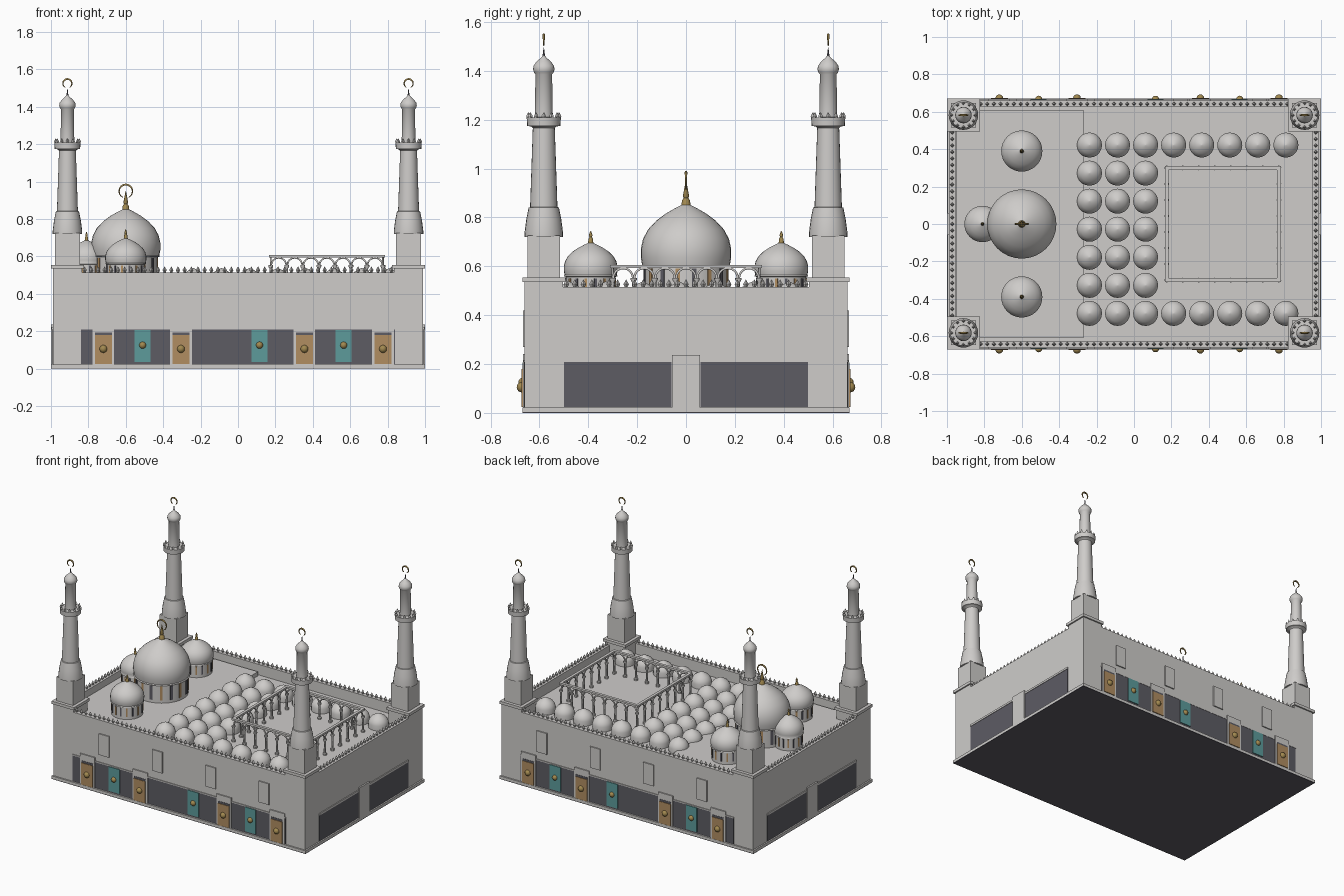
import bpy, bmesh, math
from mathutils import Matrix, Vector

if "Cube" in bpy.data.objects:
    bpy.data.objects.remove(bpy.data.objects["Cube"], do_unlink=True)


def material(name, rgb):
    m = bpy.data.materials.new(name)
    m.use_nodes = True
    m.diffuse_color = (*rgb, 1)
    m.node_tree.nodes["Principled BSDF"].inputs["Base Color"].default_value = (*rgb, 1)
    return m


STONE = material("pale stone", (0.62, 0.605, 0.59))
DARK = material("dark panel", (0.11, 0.107, 0.127))
BROWN = material("brown door", (0.44, 0.27, 0.12))
TEAL = material("teal door", (0.11, 0.33, 0.33))
GOLD = material("old gold", (0.36, 0.25, 0.08))


class Part:
    """Collects simple shapes into one object."""

    def __init__(self, name, mat):
        self.name, self.mat, self.bm = name, mat, bmesh.new()

    def box(self, x0, x1, y0, y1, z0, z1, rot=None):
        size = Matrix.Diagonal((x1 - x0, y1 - y0, z1 - z0, 1))
        mid = Matrix.Translation(((x0 + x1) / 2, (y0 + y1) / 2, (z0 + z1) / 2))
        bmesh.ops.create_cube(self.bm, size=1, matrix=(rot or Matrix()) @ mid @ size)

    def lathe(self, x, y, profile, n=24, turn=0):
        rings = []
        for r, z in profile:
            angles = [turn + 2 * math.pi * i / n for i in range(n)]
            rings.append([self.bm.verts.new((x + r * math.cos(a), y + r * math.sin(a), z))
                          for a in angles])
        for low, high in zip(rings, rings[1:]):
            for i in range(n):
                j = (i + 1) % n
                self.bm.faces.new((low[i], low[j], high[j], high[i]))
        self.bm.faces.new(rings[0][::-1])
        self.bm.faces.new(rings[-1])

    def ball(self, x, y, z, r):
        bmesh.ops.create_uvsphere(self.bm, u_segments=12, v_segments=8, radius=r,
                                  matrix=Matrix.Translation((x, y, z)))

    def done(self, smooth=False):
        mesh = bpy.data.meshes.new(self.name)
        self.bm.to_mesh(mesh)
        self.bm.free()
        mesh.materials.append(self.mat)
        ob = bpy.data.objects.new(self.name, mesh)
        bpy.context.collection.objects.link(ob)
        if smooth:
            bpy.ops.object.select_all(action="DESELECT")
            ob.select_set(True)
            bpy.context.view_layer.objects.active = ob
            bpy.ops.object.shade_smooth_by_angle(angle=math.radians(40))
        return ob


def arcs(name, mat, items, bevel):
    """Round tubes: each item is centre, direction, radius, start and end angle."""
    cu = bpy.data.curves.new(name, "CURVE")
    cu.dimensions, cu.bevel_depth, cu.bevel_resolution = "3D", bevel, 1
    cu.materials.append(mat)
    for centre, side, r, a0, a1, taper in items:
        n = 15
        sp = cu.splines.new("POLY")
        sp.points.add(n - 1)
        for i, p in enumerate(sp.points):
            t = i / (n - 1)
            a = math.radians(a0 + (a1 - a0) * t)
            pos = Vector(centre) + Vector(side) * (r * math.cos(a)) + Vector((0, 0, r * math.sin(a)))
            p.co = (*pos, 1)
            p.radius = 1 - taper * abs(2 * t - 1)
    bpy.context.collection.objects.link(bpy.data.objects.new(name, cu))


SIGNS = (-1, 1)
CORNERS = [(sx, sy) for sx in SIGNS for sy in SIGNS]
ROOF, HALL, TOP = 0.44, 0.47, 0.515

# Building shell: plinth, walls, roof
p = Part("plinth", STONE)
p.box(-1, 1, -0.67, 0.67, 0.004, 0.022)
p.done()
p = Part("underside", DARK)
p.box(-1, 1, -0.67, 0.67, 0, 0.004)
p.done()
p = Part("walls", STONE)
for s in SIGNS:
    p.box(-0.99, 0.99, *sorted((s * 0.66, s * 0.625)), 0.02, TOP)
    p.box(*sorted((s * 0.99, s * 0.955)), -0.626, 0.626, 0.02, TOP)
p.done()
p = Part("roof", STONE)
p.box(-0.96, 0.96, -0.63, 0.63, 0.3, ROOF)
p.box(-0.95, -0.27, -0.61, 0.61, ROOF - 0.01, HALL)
p.done()

# Pointed battlements along the wall tops
p = Part("battlements", STONE)
spike = [(0.006, TOP), (0.011, TOP + 0.012), (0.001, TOP + 0.03)]
for s in SIGNS:
    for i in range(47):
        p.lathe(-0.82 + i * 1.64 / 46, s * 0.642, spike, 4)
    for i in range(29):
        p.lathe(s * 0.972, -0.49 + i * 0.98 / 28, spike, 4)
p.done()

# Facades: dark panels, doors, frames, knobs, raised plates
panels, trim = Part("dark_panels", DARK), Part("door_frames_and_ledges", STONE)
brown, teal, knobs = Part("brown_doors", BROWN), Part("teal_doors", TEAL), Part("door_knobs", GOLD)
for s in SIGNS:
    def front(part, x0, x1, z0, z1, d0, d1):
        part.box(x0, x1, *sorted((s * (0.66 + d0), s * (0.66 + d1))), z0, z1)

    front(panels, -0.84, 0.84, 0.025, 0.208, -0.002, 0.003)
    front(trim, -0.84, 0.84, 0.208, 0.216, -0.002, 0.005)
    for x in (-0.72, -0.305, 0.355, 0.775):
        front(trim, x - 0.058, x + 0.058, 0.02, 0.24, -0.002, 0.008)
        front(panels, x - 0.045, x + 0.045, 0.18, 0.194, 0.006, 0.010)
        front(brown, x - 0.045, x + 0.045, 0.025, 0.18, 0.006, 0.014)
        knobs.ball(x, s * 0.672, 0.105, 0.021)
    for x in (-0.51, 0.115, 0.565):
        front(teal, x - 0.043, x + 0.043, 0.035, 0.207, 0.001, 0.009)
        knobs.ball(x, s * 0.667, 0.125, 0.019)
    for x in (-0.59, -0.17, 0.25, 0.67):
        front(trim, x - 0.04, x + 0.04, 0.27, 0.42, -0.002, 0.008)
    # Short sides
    for t in SIGNS:
        y = sorted((t * 0.06, t * 0.5))
        panels.box(*sorted((s * 0.985, s * 0.993)), *y, 0.025, 0.208)
        trim.box(*sorted((s * 0.985, s * 0.996)), *y, 0.208, 0.222)
    trim.box(*sorted((s * 0.985, s)), -0.058, 0.058, 0.02, 0.237)
for part in (panels, trim, brown, teal):
    part.done()
knobs.done(True)

# Minarets on the corner blocks
blocks, towers = Part("corner_blocks", STONE), Part("minarets", STONE)
crowns, needles = Part("balcony_crowns", STONE), Part("minaret_needles", DARK)
rings = []
for sx, sy in CORNERS:
    x, y = sx * 0.912, sy * 0.582
    blocks.box(x - 0.078, x + 0.078, y - 0.078, y + 0.078, 0.3, 0.54)
    blocks.box(x - 0.088, x + 0.088, y - 0.088, y + 0.088, 0.535, 0.555)
    blocks.box(x - 0.066, x + 0.066, y - 0.066, y + 0.066, 0.55, 0.725)
    towers.lathe(x, y, [(0.079, 0.72), (0.079, 0.735), (0.072, 0.79), (0.062, 0.84),
                        (0.056, 0.842), (0.045, 1.165), (0.052, 1.172), (0.068, 1.175),
                        (0.07, 1.208), (0.037, 1.21), (0.034, 1.385), (0.04, 1.393),
                        (0.044, 1.405), (0.042, 1.42), (0.03, 1.437), (0.012, 1.453),
                        (0.002, 1.465)])
    needles.lathe(x, y, [(0.006, 1.455), (0.001, 1.495)], 8)
    for i in range(12):
        a = i * math.pi / 6
        crowns.lathe(x + 0.063 * math.cos(a), y + 0.063 * math.sin(a),
                     [(0.006, 1.205), (0.009, 1.215), (0.001, 1.23)], 4)
    rings.append(((x, y, 1.524), (1, 0, 0), 0.024, -60, 240, 0.6))
blocks.done()
towers.done(True)
crowns.done()
needles.done()

# Onion domes with windowed drums and gold finials
domes, finials = Part("onion_domes", STONE), Part("dome_finials", GOLD)
win_dark, win_brown = Part("drum_windows_dark", DARK), Part("drum_windows_brown", BROWN)
ONION = [(0.97, 0), (1, 0.12), (1, 0.26), (0.95, 0.42), (0.84, 0.57), (0.66, 0.71),
         (0.44, 0.83), (0.22, 0.92), (0.08, 0.97), (0.01, 1)]
for x, y, r, z0, z1, tip in ((-0.6, 0, 0.185, 0.605, 0.86, 0.95), (-0.6, 0.39, 0.11, 0.565, 0.7, 0.745),
                             (-0.6, -0.39, 0.11, 0.565, 0.7, 0.745), (-0.81, 0, 0.097, 0.565, 0.69, 0.73)):
    d = r * 0.93
    domes.lathe(x, y, [(d, HALL - 0.01), (d, z0 - 0.008), (r, z0 - 0.006)]
                + [(r * a, z0 + (z1 - z0) * h) for a, h in ONION], 32)
    k = r / 0.185
    finials.lathe(x, y, [(0.02 * k, z1 - 0.016), (0.016 * k, z1 + 0.01), (0.009 * k, z1 + 0.02),
                         (0.013 * k, z1 + 0.027), (0.001, tip)], 12)
    for i in range(16):
        rot = Matrix.Translation((x, y, 0)) @ Matrix.Rotation((i + 0.5) * math.pi / 8, 4, "Z")
        (win_brown if i % 2 else win_dark).box(d - 0.006, d + 0.003, -0.05 * r, 0.05 * r,
                                               HALL + 0.02, z0 - 0.015, rot)
rings.append(((-0.6, 0, 0.948), (1, 0, 0), 0.036, -65, 245, 0.6))
domes.done(True)
finials.done(True)
win_dark.done()
win_brown.done()
arcs("crescents", GOLD, rings, 0.006)

# Small roof domes in a horseshoe around the courtyard
p = Part("small_domes", STONE)
cap = [(0.066, ROOF - 0.005), (0.067, 0.474), (0.061, 0.493), (0.046, 0.513), (0.025, 0.526), (0.002, 0.537)]
for row in range(7):
    for col in range(8 if row in (0, 6) else 3):
        p.lathe(-0.238 + col * 0.15, -0.478 + row * 0.15, cap, 20)
p.done(True)

# Courtyard arcade: columns, arches and a top beam
cols, beam, arches = Part("arcade_columns", STONE), Part("arcade_beam", STONE), []
CX, HALF, BAYS = 0.475, 0.3, 7
step = 2 * HALF / BAYS
column = [(0.013, ROOF - 0.005), (0.013, 0.452), (0.008, 0.456), (0.007, 0.535), (0.013, 0.545), (0.013, 0.553)]
for s in SIGNS:
    for i in range(BAYS + 1):
        t = -HALF + i * step
        cols.lathe(CX + t, s * HALF, column, 8)
        if 0 < i < BAYS:
            cols.lathe(CX + s * HALF, t, column, 8)
        if i < BAYS:
            m = t + step / 2
            arches.append(((CX + m, s * HALF, 0.552), (1, 0, 0), step / 2 - 0.003, 0, 180, 0))
            arches.append(((CX + s * HALF, m, 0.552), (0, 1, 0), step / 2 - 0.003, 0, 180, 0))
    beam.box(CX - 0.31, CX + 0.31, s * HALF - 0.01, s * HALF + 0.01, 0.593, 0.606)
    beam.box(CX + s * HALF - 0.01, CX + s * HALF + 0.01, -HALF, HALF, 0.593, 0.606)
cols.done(True)
beam.done()
arcs("arcade_arches", STONE, arches, 0.005)
